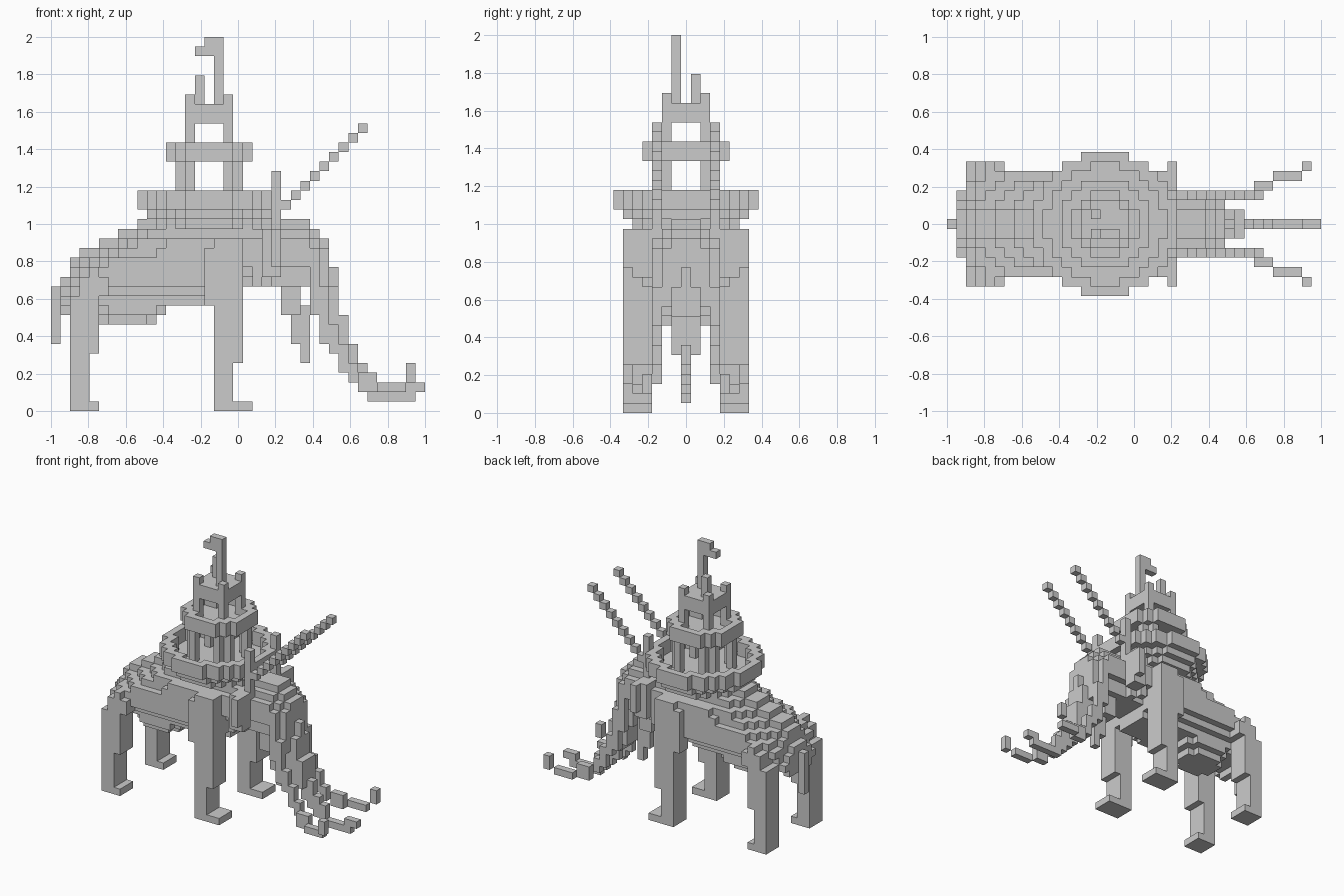
import bpy
import bmesh
from mathutils import Vector

cube = bpy.data.objects.get("Cube")
if cube:
    bpy.data.objects.remove(cube)

UNIT = 2 / 39           # edge of one block
LENGTH = 39
TOWER = 16              # block column the tower is centred on

stone = bpy.data.materials.new("stone_grey")
stone.use_nodes = True
grey = (0.6, 0.6, 0.6, 1)
stone.diffuse_color = grey
stone.node_tree.nodes["Principled BSDF"].inputs["Base Color"].default_value = grey

parts = {}
taken = set()


def add(name, cells):
    """Claim free block cells for a part."""
    fresh = set(cells) - taken
    taken.update(fresh)
    parts.setdefault(name, set()).update(fresh)


def box(x0, x1, y0, y1, z0, z1):
    return {(x, y, z) for x in range(x0, x1 + 1)
            for y in range(y0, y1 + 1) for z in range(z0, z1 + 1)}


def slab(x0, x1, w, z0, z1):
    return box(x0, x1, -w, w, z0, z1)


def pair(name, cells):
    add("left_of_" + name, cells)
    add("right_of_" + name, {(x, -y, z) for x, y, z in cells})


def disc(radius, z, inner=0):
    """Round layer of blocks, hollow when an inner radius is given."""
    return {(x, y, z) for x, y, z in slab(TOWER - 8, TOWER + 8, 8, z, z)
            if inner ** 2 <= (x - TOWER) ** 2 + y ** 2 <= radius ** 2}


# Body: a rounded section swept along a sloping back
def back_height(x):
    return 13 if x == 1 else 15 if x == 2 else min(19.5, 16 + (x - 3) / 2)


for x in range(1, 23):
    top = back_height(x)
    low = 10 if x == 1 else 11 if x < 20 else 13
    widest = 3 if x == 1 else 4 if x == 2 else 5 if x < 20 else 4 if x < 22 else 3
    for z in range(low, int(top) + 1):
        round_top = int(1 + 1.7 * (top - z))
        round_low = (3 if 4 < x < 16 else 2) + z - low
        shoulder = 5 if z <= max(15, x + 5) else 4
        add("body", slab(x, x, min(widest, round_top, round_low, shoulder), z, z))

# Belly bulge, tapered below the body
add("belly", slab(5, 11, 2, 10, 10) | slab(6, 10, 3, 10, 10))
add("belly", slab(5, 10, 1, 9, 9) | slab(6, 9, 2, 9, 9))

# Tail
add("tail", slab(0, 0, 0, 7, 12))

# Legs with forward pointing feet
rear = box(2, 2, 4, 6, 0, 11) | box(3, 3, 4, 6, 0, 13)
rear |= box(4, 4, 4, 6, 0, 0) | box(4, 4, 4, 6, 6, 14)
rear |= box(5, 5, 5, 6, 12, 13)
pair("rear_legs", rear)
front = box(17, 18, 4, 6, 0, 17) | box(19, 20, 4, 6, 0, 0)
front |= box(19, 19, 4, 6, 5, 17) | box(16, 16, 5, 6, 11, 16)
pair("front_legs", front)

# Head, stepping down toward the trunk
add("head", slab(22, 26, 3, 15, 17) | slab(23, 26, 2, 18, 18))
add("head", slab(22, 22, 3, 13, 14) | slab(23, 27, 2, 13, 14))
add("head", slab(23, 26, 1, 19, 19) | slab(27, 27, 3, 15, 16))
add("head", slab(27, 27, 2, 17, 17) | slab(27, 27, 1, 18, 18))
add("head", slab(28, 28, 2, 11, 16) | slab(28, 28, 1, 17, 17))

# Ears: thin flaps standing across the head
pair("ears", box(23, 23, 4, 6, 15, 18) | box(23, 23, 4, 5, 14, 14)
     | box(22, 22, 4, 5, 14, 18) | box(21, 21, 4, 4, 13, 17))

# Lower jaw
add("jaw", slab(24, 25, 1, 10, 12) | slab(25, 26, 0, 7, 10))
add("jaw", slab(26, 26, 0, 5, 7))

# Trunk
add("trunk", slab(27, 29, 1, 10, 12) | slab(29, 29, 0, 13, 14))
add("trunk", slab(28, 29, 1, 7, 9))
add("trunk", slab(29, 30, 1, 6, 9) | slab(30, 31, 0, 4, 6))
add("trunk", slab(31, 32, 0, 3, 4) | slab(32, 33, 0, 2, 3))
add("trunk", slab(33, 37, 0, 1, 1) | slab(37, 38, 0, 2, 2))

# Tusks, falling beside the trunk and curling outward
tusk = box(27, 27, 3, 3, 10, 14) | box(28, 28, 3, 3, 7, 12)
tusk |= box(29, 29, 3, 3, 6, 8) | box(30, 30, 3, 3, 4, 6)
tusk |= box(31, 31, 3, 3, 3, 4) | box(32, 33, 4, 4, 2, 3)
tusk |= box(34, 36, 5, 5, 2, 2) | box(37, 37, 6, 6, 3, 4)
pair("tusks", tusk)

# Round platform with a parapet
add("platform", disc(5.4, 19) | disc(6.4, 20))
for z in (21, 22):
    add("platform_parapet", disc(7.4, z, 6.1))

# Spears slung from posts at the platform edge
pair("spear_posts", box(23, 23, 3, 3, 18, 24))
pair("spears", {(24 + n, 3, 21 + n) for n in range(9)})

# Lower tower storey on eight posts
for side in (-1, 1):
    for out, across in ((2, 3), (3, 2)):
        pair("tower_posts", box(TOWER + side * out, TOWER + side * out,
                                across, across, 21, 25))
add("tower_gallery", disc(4.5, 26) | disc(4.5, 27, 3.5))

# Upper storey with corner posts, roof and corner teeth
for x in (TOWER - 2, TOWER + 2):
    pair("turret_posts", box(x, x, 2, 2, 27, 29))
    pair("turret_teeth", box(x, x, 2, 2, 32, 32))
add("turret_roof", slab(TOWER - 2, TOWER + 2, 2, 30, 31))

# Roof pin, flagpole and flag
add("roof_pin", box(15, 15, 1, 1, 32, 34))
add("flagpole", box(17, 17, -1, -1, 32, 38))
add("flag", box(16, 16, -1, -1, 37, 38) | box(15, 15, -1, -1, 37, 37))

# Turn every part into a mesh made of its outer block faces
for name, cells in parts.items():
    bm = bmesh.new()
    for cell in sorted(cells):
        centre = Vector((cell[0] + 0.5 - LENGTH / 2, cell[1], cell[2] + 0.5))
        for axis in range(3):
            for sign in (-1, 1):
                step = [0, 0, 0]
                step[axis] = sign
                if tuple(c + s for c, s in zip(cell, step)) in taken:
                    continue
                n = Vector(step)
                u = Vector((0, 0, 0))
                u[(axis + 1) % 3] = 1
                v = n.cross(u)
                ring = (-u - v, u - v, u + v, v - u)
                bm.faces.new([bm.verts.new((centre + (n + r) / 2) * UNIT)
                              for r in ring])
    bmesh.ops.remove_doubles(bm, verts=bm.verts, dist=UNIT / 100)
    bmesh.ops.dissolve_limit(bm, angle_limit=0.01, verts=bm.verts, edges=bm.edges)
    mesh = bpy.data.meshes.new(name)
    bm.to_mesh(mesh)
    bm.free()
    mesh.materials.append(stone)
    bpy.context.scene.collection.objects.link(bpy.data.objects.new(name, mesh))
